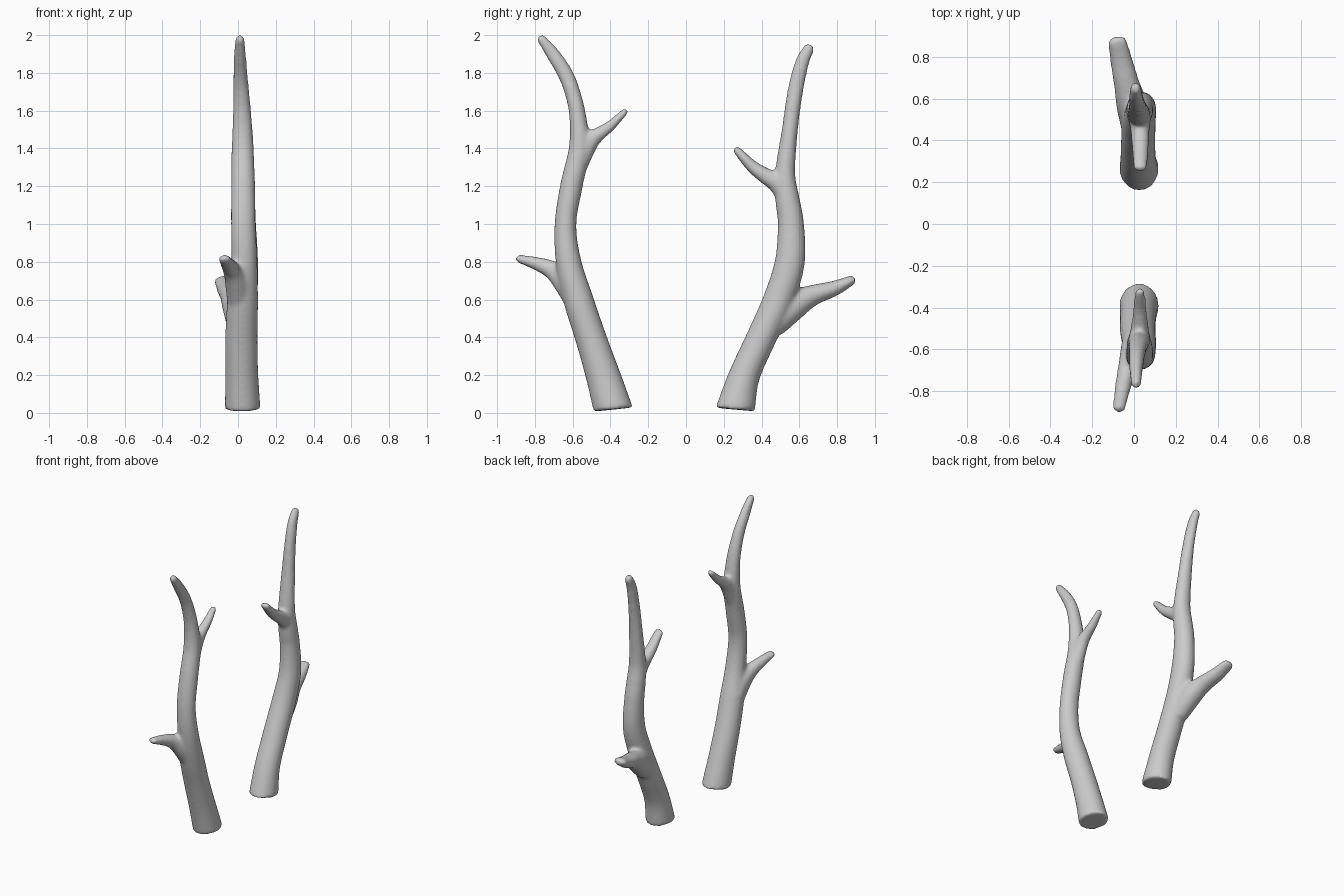
import bpy, bmesh, math
from mathutils import Vector

SIDES = 20


def spline(pts, steps=6):
    """Catmull-Rom through rows of (x, y, z, radius in profile, radius along x)."""
    p = [Vector(q) for q in pts]
    p = [2 * p[0] - p[1]] + p + [2 * p[-1] - p[-2]]
    out = []
    for i in range(1, len(p) - 2):
        a, b, c, d = p[i - 1:i + 3]
        for k in range(steps):
            t = k / steps
            out.append(0.5 * (2 * b + (c - a) * t + (2 * a - 5 * b + 4 * c - d) * t * t
                              + (3 * b - a - 3 * c + d) * t ** 3))
    return out + [p[-2]]


def add_tine(bm, pts, flat_base=False):
    """Tapering oval tube with a rounded tip."""
    rows = spline(pts)
    pos = [Vector(r[:3]) for r in rows]
    n = len(rows)
    rings = []

    def ring(c, t, rp, rx):
        side = (Vector((1, 0, 0)) - t * t.x).normalized()
        up = t.cross(side)
        rings.append([bm.verts.new(c + side * rx * math.cos(a) + up * rp * math.sin(a))
                      for a in (2 * math.pi * k / SIDES for k in range(SIDES))])

    for i, r in enumerate(rows):
        t = (pos[min(i + 1, n - 1)] - pos[max(i - 1, 0)]).normalized()
        if flat_base and i < 5:      # cut the base almost level
            t = t.lerp(Vector((0, 0, 1)), 0.65 * (1 - i / 5)).normalized()
        ring(pos[i], t, r[3], r[4])
    for k in range(1, 5):            # rounded tip
        a = k * math.radians(20)
        ring(pos[-1] + t * r[3] * math.sin(a), t, r[3] * math.cos(a), r[4] * math.cos(a))
    for a, b in zip(rings, rings[1:]):
        for k in range(SIDES):
            j = (k + 1) % SIDES
            bm.faces.new((a[k], a[j], b[j], b[k]))
    bm.faces.new(rings[0][::-1])
    bm.faces.new(rings[-1])


def antler(name, beam, tines):
    bm = bmesh.new()
    add_tine(bm, beam, True)
    for t in tines:
        add_tine(bm, t)
    bmesh.ops.recalc_face_normals(bm, faces=bm.faces)
    me = bpy.data.meshes.new(name)
    bm.to_mesh(me)
    bm.free()
    ob = bpy.data.objects.new(name, me)
    bpy.context.collection.objects.link(ob)
    # fuse beam and tines into one smooth skin
    m = ob.modifiers.new("fuse", 'REMESH')
    m.mode = 'VOXEL'
    m.voxel_size = 0.011
    m.use_smooth_shade = True
    s = ob.modifiers.new("soften", 'SMOOTH')
    s.factor = 0.5
    s.iterations = 10
    return ob


# antler on the front (-y) side
antler("front_antler", [
    (.025, -.385, .018, .105, .095), (.02, -.44, .20, .092, .088), (.018, -.505, .40, .083, .086),
    (.025, -.57, .60, .080, .082), (.033, -.622, .80, .068, .070), (.028, -.638, 1.0, .058, .066),
    (.027, -.607, 1.2, .060, .064), (.025, -.565, 1.4, .056, .059), (.022, -.573, 1.57, .045, .050),
    (.017, -.602, 1.7, .042, .043), (.013, -.642, 1.8, .042, .037), (.01, -.705, 1.9, .037, .032),
    (.01, -.763, 1.977, .026, .025)],
    [[(.01, -.57, .60, .075, .07), (-.01, -.64, .70, .070, .06), (-.035, -.71, .757, .050, .046),
      (-.055, -.79, .79, .036, .038), (-.072, -.88, .815, .023, .032)],
     [(.025, -.58, 1.30, .055, .052), (.027, -.52, 1.425, .054, .046), (.028, -.46, 1.477, .038, .038),
      (.028, -.40, 1.520, .029, .032), (.028, -.325, 1.593, .019, .026)]])

# antler on the back (+y) side
antler("back_antler", [
    (.025, .26, .018, .105, .095), (.02, .31, .20, .083, .086), (.02, .40, .40, .080, .083),
    (.025, .49, .60, .082, .080), (.035, .55, .80, .080, .072), (.03, .555, 1.0, .070, .066),
    (.027, .537, 1.13, .065, .064), (.025, .525, 1.27, .054, .058), (.02, .55, 1.5, .043, .048),
    (.015, .578, 1.7, .042, .038), (.01, .613, 1.85, .038, .033), (.008, .648, 1.925, .031, .027)],
    [[(.01, .46, .47, .075, .07), (-.01, .57, .57, .078, .075), (-.035, .67, .622, .056, .062),
      (-.06, .78, .657, .042, .054), (-.08, .873, .70, .027, .046)],
     [(.025, .55, 1.12, .055, .052), (.027, .49, 1.212, .055, .050), (.03, .42, 1.255, .043, .044),
      (.03, .35, 1.305, .034, .040), (.03, .272, 1.388, .022, .035)]])
